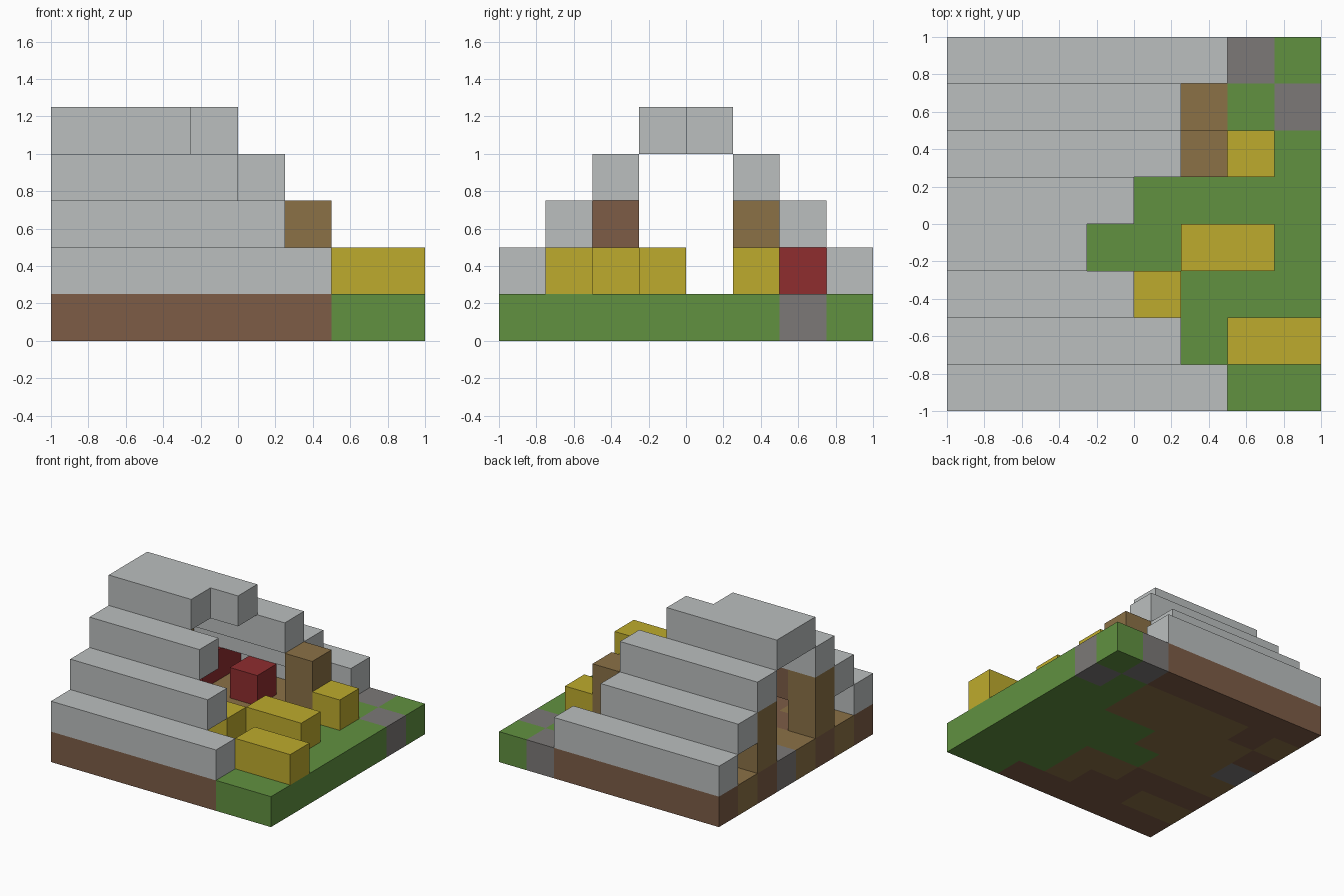
import bpy
import bmesh
from itertools import groupby
from mathutils import Vector

cube = bpy.data.objects.get("Cube")
if cube:
    bpy.data.objects.remove(cube, do_unlink=True)

CELL = 0.25


def linear(c):
    c /= 255
    return c / 12.92 if c <= 0.04045 else ((c + 0.055) / 1.055) ** 2.4


def material(name, rgb):
    m = bpy.data.materials.new(name)
    m.use_nodes = True
    colour = (*[linear(c) for c in rgb], 1)
    m.diffuse_color = colour
    m.node_tree.nodes["Principled BSDF"].inputs["Base Color"].default_value = colour
    return m


MATS = {
    "pale": material("pale grey cloth", (187, 191, 191)),
    "G": material("grass green", (97, 145, 64)),
    "g": material("plank brown", (139, 113, 70)),
    "r": material("earth brown", (125, 92, 70)),
    "e": material("stone grey", (124, 121, 119)),
    "hay": material("hay yellow", (190, 171, 45)),
    "red": material("dark red", (143, 45, 47)),
}


def block(name, mat, x, y, z, nx=1, ny=1, nz=1):
    """Box on the cell grid, starting at cell x, y, z."""
    size = Vector((nx, ny, nz)) * CELL
    start = Vector((x, y, z)) * CELL - Vector((1, 1, 0))
    bm = bmesh.new()
    bmesh.ops.create_cube(bm, size=1)
    for v in bm.verts:
        v.co = Vector(a * b for a, b in zip(v.co, size))
    mesh = bpy.data.meshes.new(name)
    bm.to_mesh(mesh)
    bm.free()
    mesh.materials.append(MATS[mat])
    ob = bpy.data.objects.new(name, mesh)
    ob.location = start + size / 2
    bpy.context.collection.objects.link(ob)


# Ground, one row of cells per line from front to back
GROUND = [
    "rrrrrrGG",
    "ggrrgGGG",
    "rrrggGGG",
    "gggGGGGG",
    "egggGGGG",
    "rgggggGG",
    "grggggGe",
    "rrrrrreG",
]
NAMES = {"G": "grass", "g": "plank_floor", "r": "earth_floor", "e": "stone"}
for y, row in enumerate(GROUND):
    x = 0
    for kind, run in groupby(row):
        n = len(list(run))
        block(f"{NAMES[kind]}_{y}_{x}", kind, x, y, 0, nx=n)
        x += n

# Stepped roof bars, rising to the ridge with a ragged open end
for y, length in enumerate([6, 5, 4, 3, 4, 5, 5, 6]):
    block(f"roof_bar_{y}", "pale", 0, y, min(y, 7 - y) + 1, nx=length)

# Posts under the roof
for x, y in [(0, 2), (0, 5), (5, 5)]:
    block(f"post_{x}_{y}", "g", x, y, 1, nz=2)

# Hay bales
for x, y, n in [(6, 1, 2), (4, 2, 1), (5, 3, 2), (6, 5, 1)]:
    block(f"hay_bale_{x}_{y}", "hay", x, y, 1, nx=n)

# Furniture inside
block("bed", "red", 1, 5, 1, ny=2)
block("stool", "red", 3, 5, 1)
block("shelf", "r", 1, 2, 2)
